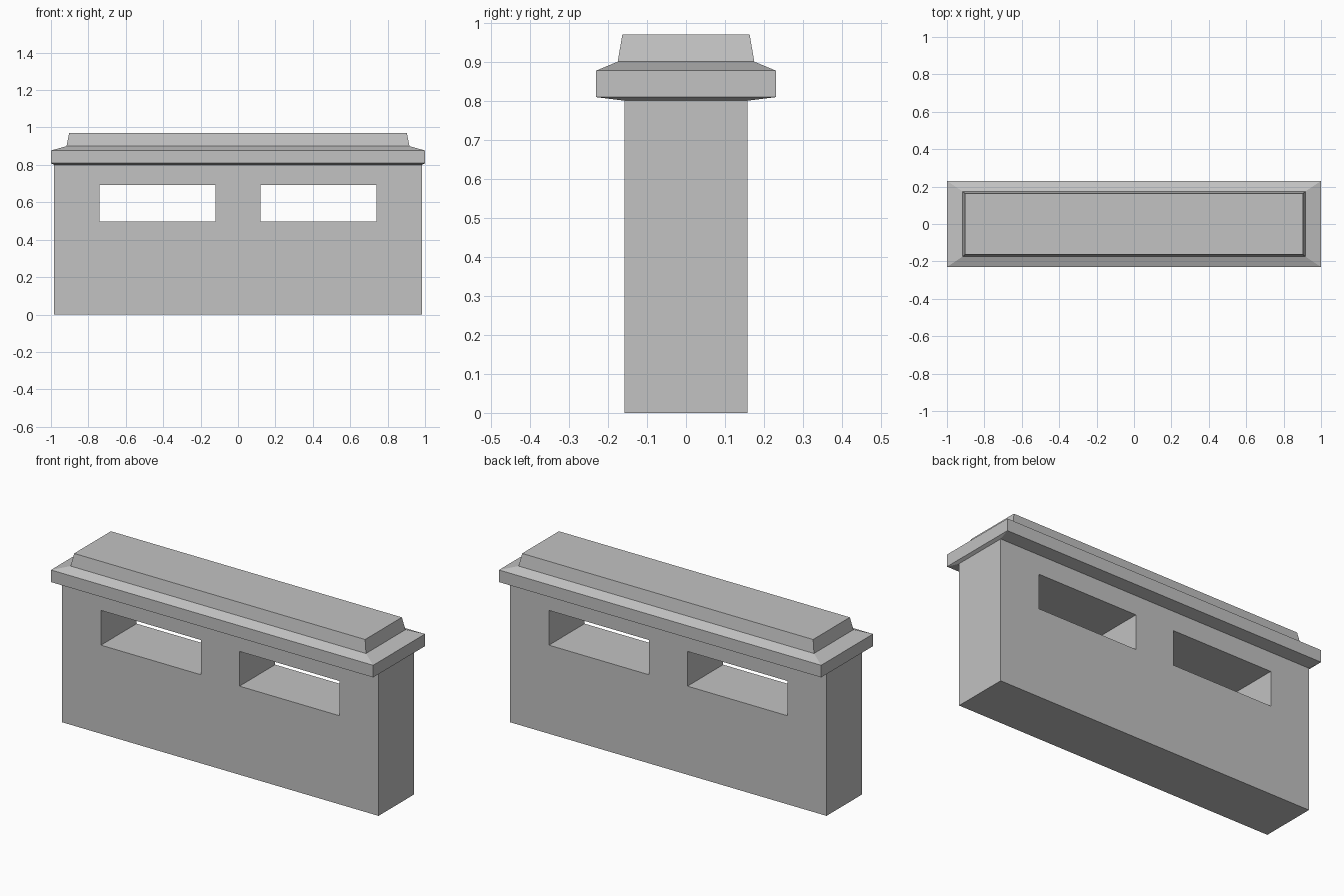
import bpy
import bmesh

cube = bpy.data.objects.get("Cube")
if cube:
    bpy.data.objects.remove(cube, do_unlink=True)

concrete = bpy.data.materials.new("concrete_grey")
concrete.use_nodes = True
GREY = (0.54, 0.54, 0.54, 1)
concrete.diffuse_color = GREY
concrete.node_tree.nodes["Principled BSDF"].inputs["Base Color"].default_value = GREY


def stack(name, levels, center_x=0.0):
    """Closed solid from rectangles given as (half width, half depth, height)."""
    bm = bmesh.new()
    rings = [[bm.verts.new((center_x + sx * w, sy * d, z))
              for sx, sy in ((-1, -1), (1, -1), (1, 1), (-1, 1))]
             for w, d, z in levels]
    for low, high in zip(rings, rings[1:]):
        for i in range(4):
            j = (i + 1) % 4
            bm.faces.new((low[i], low[j], high[j], high[i]))
    bm.faces.new(rings[0][::-1])
    bm.faces.new(rings[-1])
    mesh = bpy.data.meshes.new(name)
    bm.to_mesh(mesh)
    bm.free()
    mesh.materials.append(concrete)
    obj = bpy.data.objects.new(name, mesh)
    bpy.context.collection.objects.link(obj)
    return obj


# Wall block
wall = stack("wall", [(0.983, 0.158, 0), (0.983, 0.158, 0.80)])

# Two window slots cut right through the wall
for side, x in (("left", 0.43), ("right", -0.43)):
    cutter = stack(side + "_window_cutter",
                   [(0.31, 0.3, 0.497), (0.31, 0.3, 0.692)], x)
    cutter.hide_render = True
    cutter.hide_set(True)
    cut = wall.modifiers.new(side + "_window", "BOOLEAN")
    cut.operation = "DIFFERENCE"
    cut.solver = "EXACT"
    cut.object = cutter

# Overhanging coping with sloped edges
stack("coping", [(0.983, 0.158, 0.80), (1.0, 0.23, 0.809),
                 (1.0, 0.23, 0.877), (0.917, 0.175, 0.90)])

# Tapered slab on top
stack("top_slab", [(0.917, 0.175, 0.90), (0.903, 0.163, 0.97)])
